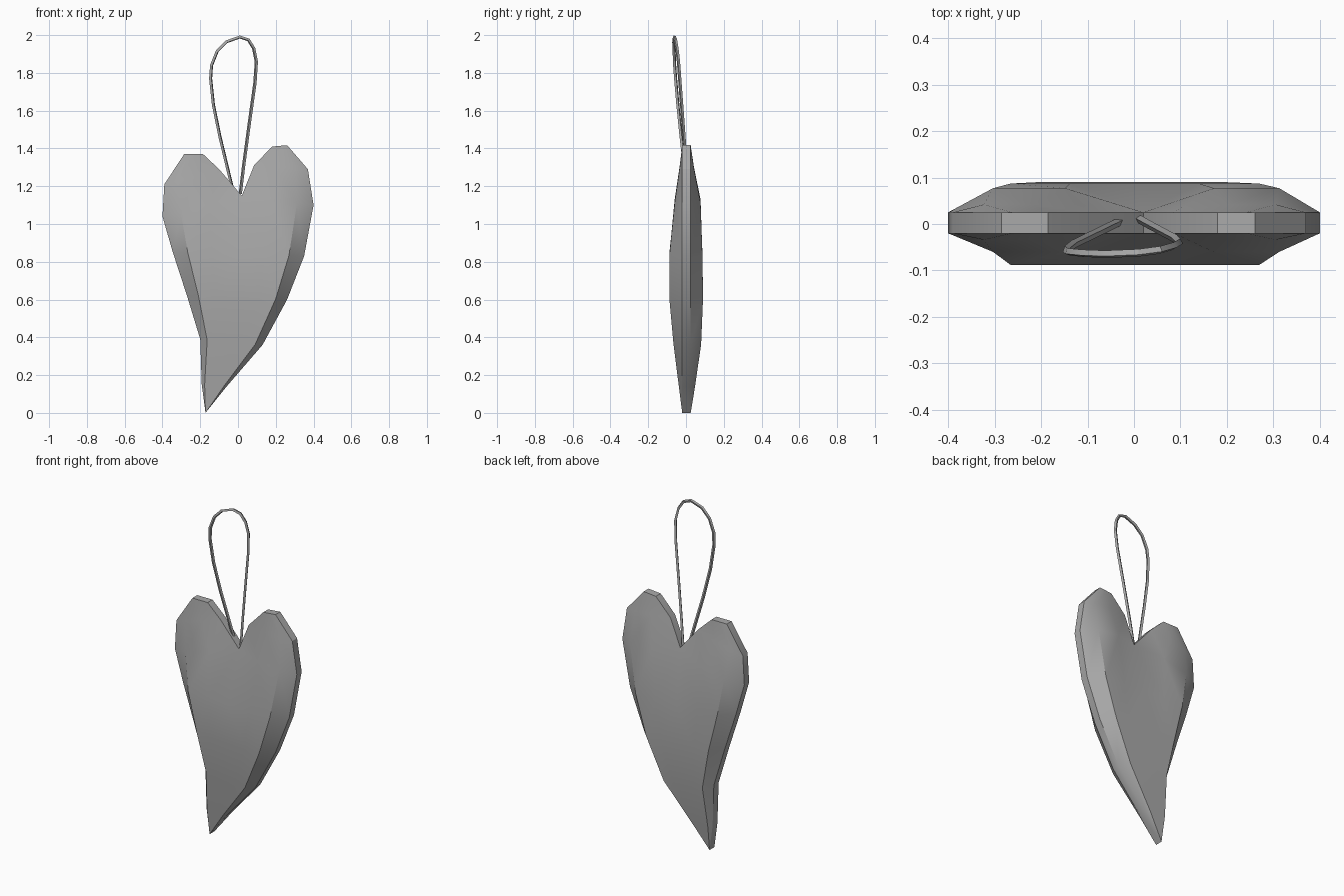
import bpy
import bmesh
import math

cube = bpy.data.objects.get("Cube")
if cube:
    bpy.data.objects.remove(cube, do_unlink=True)


def make_material(name, colour):
    mat = bpy.data.materials.new(name)
    mat.use_nodes = True
    mat.diffuse_color = colour
    mat.node_tree.nodes["Principled BSDF"].inputs["Base Color"].default_value = colour
    return mat


grey = make_material("plain grey", (0.4, 0.4, 0.4, 1))

# Heart rows from lobe tops to tip: (x, z) on the middle line and on the outer edge
TIP = (-0.172, 0)
CENTRE = [(0.02, 1.15), (0, 0.84), (-0.005, 0.61), (-0.04, 0.37), (-0.125, 0.145), TIP]
RIGHT_INNER = [(-0.185, 1.37), (-0.1, 1.29)] + CENTRE
LEFT_INNER = [(0.18, 1.41), (0.085, 1.31)] + CENTRE
RIGHT_OUTER = [(-0.285, 1.37), (-0.39, 1.21), (-0.4, 1.04), (-0.345, 0.85),
               (-0.27, 0.62), (-0.2, 0.39), (-0.192, 0.15), TIP]
LEFT_OUTER = [(0.26, 1.417), (0.37, 1.29), (0.4, 1.1), (0.35, 0.83),
              (0.26, 0.6), (0.13, 0.36), (-0.06, 0.14), TIP]

# Depth of each row: thin rim at the top and tip, padded in the middle
FRONT, BACK = -1, 1
RIM = {FRONT: -0.02, BACK: 0.025}
DEPTH = {FRONT: [-0.02, -0.034, -0.06, -0.088, -0.088, -0.066, -0.038, -0.02],
         BACK: [0.025, 0.042, 0.077, 0.087, 0.09, 0.08, 0.048, 0.025]}
COLUMNS = (0, 0.4, 0.77, 1)


def build_heart():
    bm = bmesh.new()
    verts = {}

    def vert(side, x, z, y):
        key = (side, round(x, 4), round(z, 4))
        if key not in verts:
            verts[key] = bm.verts.new((x, y, z))
        return verts[key]

    def panel(side, inner, outer):
        grid = []
        for i, ((x0, z0), (x1, z1)) in enumerate(zip(inner, outer)):
            row = []
            for t in COLUMNS:
                at_rim = t == 1 or (t == 0 and i < 3)
                y = RIM[side] if at_rim else DEPTH[side][i]
                row.append(vert(side, x0 + t * (x1 - x0), z0 + t * (z1 - z0), y))
            grid.append(row)
        for upper, lower in zip(grid, grid[1:]):
            for j in range(len(COLUMNS) - 1):
                loop = [upper[j], upper[j + 1], lower[j + 1], lower[j]]
                bm.faces.new(list(dict.fromkeys(loop)))

    # Front and back cushions
    for side in (FRONT, BACK):
        panel(side, RIGHT_INNER, RIGHT_OUTER)
        panel(side, LEFT_INNER, LEFT_OUTER)

    # Rim joining the matching outlines
    opposite = {v: verts[(BACK, k[1], k[2])] for k, v in verts.items() if k[0] == FRONT}
    for edge in [e for e in bm.edges if e.is_boundary]:
        a, b = edge.verts
        if a in opposite:
            bm.faces.new((a, b, opposite[b], opposite[a]))

    bmesh.ops.recalc_face_normals(bm, faces=bm.faces[:])
    mesh = bpy.data.meshes.new("heart")
    bm.to_mesh(mesh)
    bm.free()
    obj = bpy.data.objects.new("heart", mesh)
    bpy.context.collection.objects.link(obj)
    return obj


def build_cord():
    path = [(-0.025, 0.008, 1.17), (-0.095, -0.026, 1.46), (-0.13, -0.043, 1.63),
            (-0.145, -0.055, 1.77), (-0.14, -0.06, 1.84), (-0.11, -0.063, 1.915),
            (-0.06, -0.065, 1.965), (0.01, -0.062, 1.99), (0.055, -0.056, 1.975),
            (0.083, -0.048, 1.93), (0.097, -0.04, 1.86), (0.09, -0.032, 1.75),
            (0.058, -0.015, 1.52), (0.03, 0, 1.31), (0.012, 0.01, 1.16)]
    curve = bpy.data.curves.new("hanging_cord", "CURVE")
    curve.dimensions = "3D"
    curve.bevel_depth = 0.009
    curve.bevel_resolution = 0
    curve.use_fill_caps = True
    spline = curve.splines.new("POLY")
    spline.points.add(len(path) - 1)
    for point, co in zip(spline.points, path):
        point.co = (*co, 1)
    obj = bpy.data.objects.new("hanging_cord", curve)
    bpy.context.collection.objects.link(obj)
    return obj


def select_only(obj):
    bpy.ops.object.select_all(action="DESELECT")
    obj.select_set(True)
    bpy.context.view_layer.objects.active = obj


cord = build_cord()
select_only(cord)
bpy.ops.object.convert(target="MESH")
cord = bpy.context.object

heart = build_heart()
for part in (heart, cord):
    part.data.materials.clear()
    part.data.materials.append(grey)
    select_only(part)
    bpy.ops.object.shade_smooth_by_angle(angle=math.radians(30))
